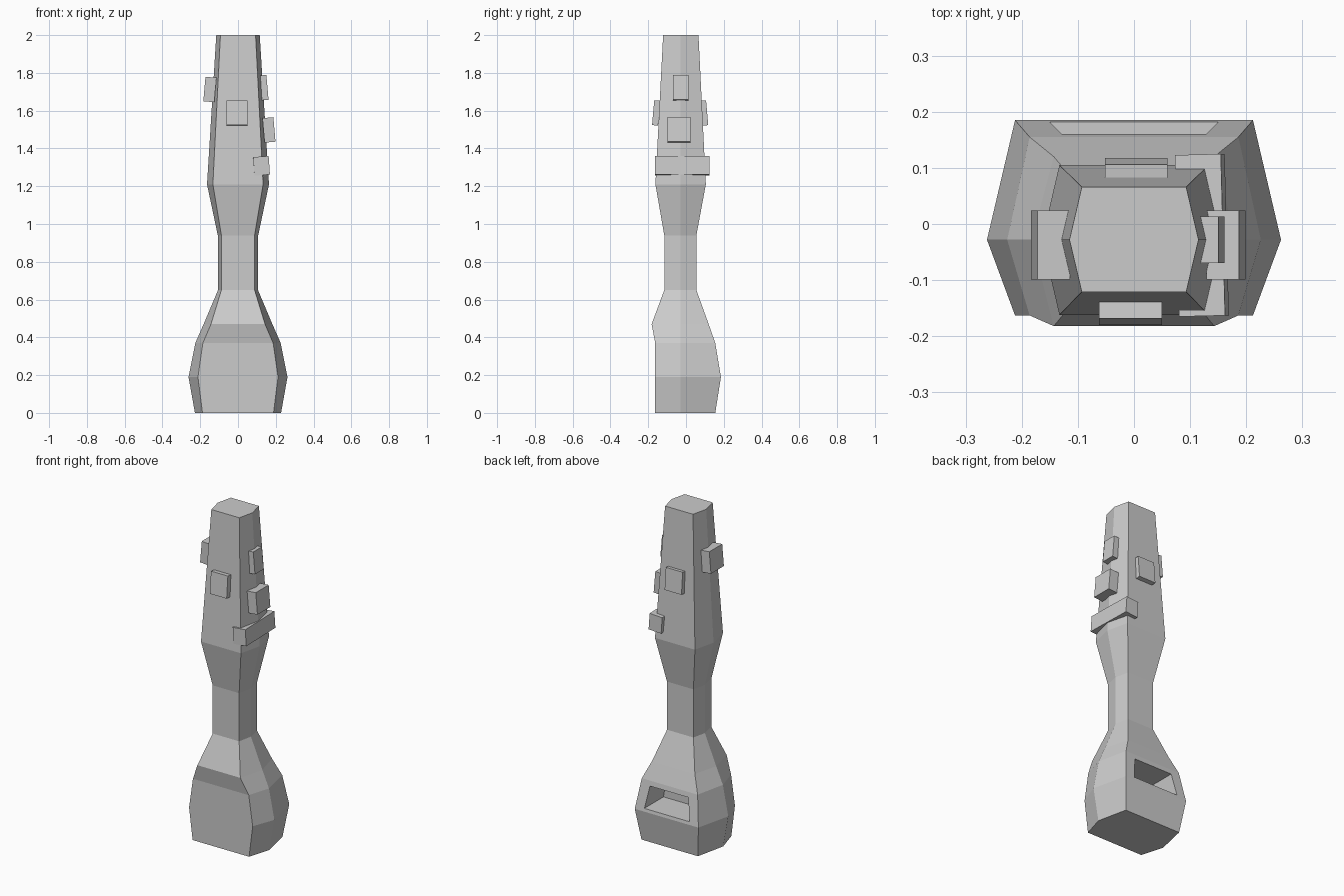
import bpy, bmesh
from math import radians
from mathutils import Matrix

if "Cube" in bpy.data.objects:
    bpy.data.objects.remove(bpy.data.objects["Cube"])


def loft(name, rings):
    """Closed skin through a stack of rings with equal point counts."""
    bm = bmesh.new()
    loops = [[bm.verts.new(p) for p in ring] for ring in rings]
    n = len(loops[0])
    for a, b in zip(loops, loops[1:]):
        for i in range(n):
            j = (i + 1) % n
            bm.faces.new((a[i], a[j], b[j], b[i]))
    bm.faces.new(loops[0][::-1])
    bm.faces.new(loops[-1])
    bmesh.ops.recalc_face_normals(bm, faces=bm.faces)
    mesh = bpy.data.meshes.new(name)
    bm.to_mesh(mesh)
    bm.free()
    ob = bpy.data.objects.new(name, mesh)
    bpy.context.collection.objects.link(ob)
    return ob


def hexagon(z, tip, corner, front, back):
    """Mirrored six-sided section with side points at y = -0.028."""
    y = -0.028
    return [(-corner, front, z), (corner, front, z), (tip, y, z),
            (corner, back, z), (-corner, back, z), (-tip, y, z)]


def block(name, center, size, rx=0, ry=0, rz=0):
    bm = bmesh.new()
    bmesh.ops.create_cube(bm, size=1, matrix=Matrix.Diagonal((*size, 1)))
    mesh = bpy.data.meshes.new(name)
    bm.to_mesh(mesh)
    bm.free()
    ob = bpy.data.objects.new(name, mesh)
    ob.location = center
    ob.rotation_euler = [radians(a) for a in (rx, ry, rz)]
    bpy.context.collection.objects.link(ob)
    return ob


# main body: z, side point, face corner, front y, back y
sections = [
    (0.00, 0.228, 0.188, -0.163, 0.155),
    (0.19, 0.262, 0.212, -0.163, 0.185),
    (0.37, 0.226, 0.186, -0.163, 0.155),
    (0.47, 0.182, 0.143, -0.182, 0.120),
    (0.65, 0.106, 0.088, -0.115, 0.055),
    (0.94, 0.107, 0.088, -0.115, 0.055),
    (1.21, 0.164, 0.133, -0.162, 0.105),
    (2.00, 0.115, 0.093, -0.121, 0.066),
]
body = loft("handle_body", [hexagon(*s) for s in sections])

# tapered pocket in the back of the base
pocket = loft("pocket_cutter", [
    [(-0.15, y, 0.208), (0.15, y, 0.208), (0.128, y, 0.34), (-0.128, y, 0.34)]
    for y in (0.0, 0.25)])
pocket.hide_render = True
pocket.hide_set(True)
cut = body.modifiers.new("pocket", 'BOOLEAN')
cut.operation = 'DIFFERENCE'
cut.solver = 'EXACT'
cut.object = pocket

# raised buttons, tilted with the tapering head
block("front_button", (-0.006, -0.158, 1.588), (0.112, 0.032, 0.132), rx=-5)
block("back_button", (0.004, 0.098, 1.588), (0.112, 0.028, 0.132), rx=5)
block("left_button", (-0.149, -0.037, 1.712), (0.058, 0.123, 0.130), ry=5)
block("upper_right_button", (0.138, -0.028, 1.722), (0.036, 0.083, 0.132), ry=-5)
block("lower_right_button", (0.164, -0.037, 1.498), (0.058, 0.123, 0.130), ry=-5)

# wide bar wrapped over the right edge
block("side_bar", (0.121, -0.020, 1.308), (0.082, 0.288, 0.098), ry=-4, rz=1.5)
